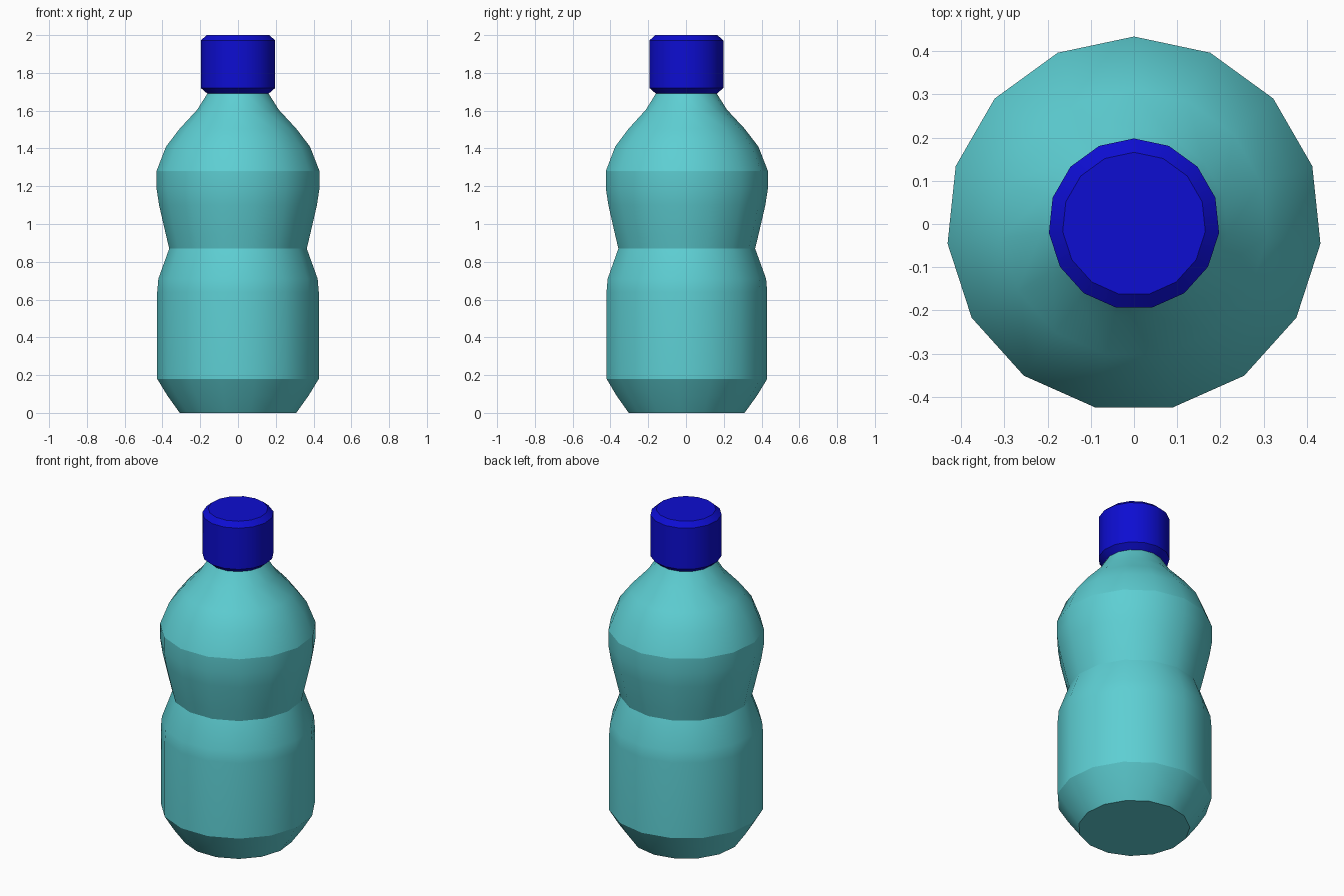
import bpy
import bmesh
from math import sin, cos, tau

SIDES = 15

cube = bpy.data.objects.get("Cube")
if cube:
    bpy.data.objects.remove(cube, do_unlink=True)


def make_material(name, rgb):
    mat = bpy.data.materials.new(name)
    mat.use_nodes = True
    mat.diffuse_color = (*rgb, 1)
    mat.node_tree.nodes["Principled BSDF"].inputs["Base Color"].default_value = (*rgb, 1)
    return mat


def lathe(name, profile, sharp_rings, material):
    """Revolve (radius, height) points; creased rings keep hard edges."""
    bm = bmesh.new()
    rings = []
    for radius, z in profile:
        rings.append([bm.verts.new((radius * sin(tau * i / SIDES),
                                    radius * cos(tau * i / SIDES), z))
                      for i in range(SIDES)])
    for low, high in zip(rings, rings[1:]):
        for i in range(SIDES):
            j = (i + 1) % SIDES
            bm.faces.new((low[i], low[j], high[j], high[i]))
    for ring in (rings[0], rings[-1]):
        bm.faces.new(ring)
    bmesh.ops.recalc_face_normals(bm, faces=bm.faces)

    for face in bm.faces:
        face.smooth = True
    for index in sharp_rings:
        ring = rings[index]
        for i in range(SIDES):
            bm.edges.get((ring[i - 1], ring[i])).smooth = False

    mesh = bpy.data.meshes.new(name)
    bm.to_mesh(mesh)
    bm.free()
    mesh.materials.append(material)
    obj = bpy.data.objects.new(name, mesh)
    bpy.context.collection.objects.link(obj)
    return obj


aqua = make_material("aqua plastic", (0.11, 0.62, 0.65))
blue = make_material("deep blue plastic", (0.004, 0.004, 0.64))

# Bottle body: chamfered base, straight barrel, pinched waist, domed shoulder, neck
body_profile = [
    (0.31, 0.0), (0.375, 0.09), (0.43, 0.18), (0.43, 0.64), (0.424, 0.71),
    (0.366, 0.87), (0.383, 0.94), (0.42, 1.1), (0.434, 1.19), (0.434, 1.28),
    (0.383, 1.41), (0.31, 1.505), (0.217, 1.605), (0.157, 1.7),
]
lathe("bottle_body", body_profile, (0, 2, 5, 9, 13), aqua)

# Screw cap with bevelled rims
cap_profile = [(0.163, 1.69), (0.198, 1.72), (0.198, 1.972), (0.166, 2.0)]
lathe("bottle_cap", cap_profile, range(4), blue)
